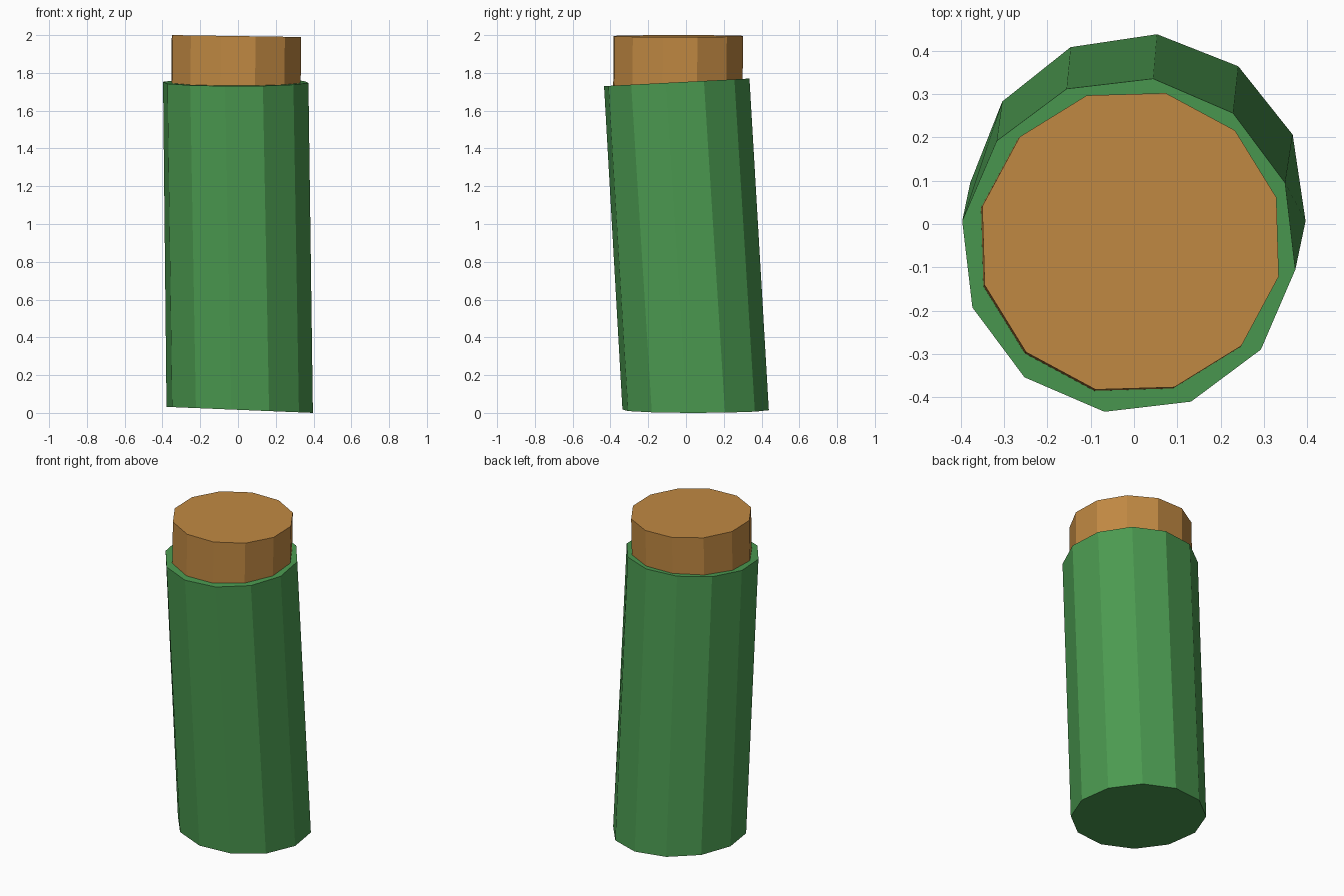
import bpy, bmesh
from math import radians, cos, sin

if "Cube" in bpy.data.objects:
    bpy.data.objects.remove(bpy.data.objects["Cube"])

SIDES = 12


def ring(bm, centre, radius, phase, slope):
    """Slightly tilted polygon ring; slope = z rise per unit x and y."""
    cx, cy, cz = centre
    verts = []
    for i in range(SIDES):
        a = radians(phase + i * 360 / SIDES)
        dx, dy = radius * cos(a), radius * sin(a)
        verts.append(bm.verts.new((cx + dx, cy + dy, cz + slope[0] * dx + slope[1] * dy)))
    return verts


def leaning_prism(name, colour, bottom, top):
    bm = bmesh.new()
    lo, hi = ring(bm, *bottom), ring(bm, *top)
    bm.faces.new(lo[::-1])
    bm.faces.new(hi)
    for i in range(SIDES):
        j = (i + 1) % SIDES
        bm.faces.new((lo[i], lo[j], hi[j], hi[i]))
    bmesh.ops.recalc_face_normals(bm, faces=bm.faces)
    mesh = bpy.data.meshes.new(name)
    bm.to_mesh(mesh)
    bm.free()
    mat = bpy.data.materials.new(name + "_colour")
    mat.diffuse_color = (*colour, 1)
    mat.use_nodes = True
    mat.node_tree.nodes["Principled BSDF"].inputs["Base Color"].default_value = mat.diffuse_color
    mesh.materials.append(mat)
    obj = bpy.data.objects.new(name, mesh)
    bpy.context.collection.objects.link(obj)
    return obj


# Leaning green stem, slightly twisted
leaning_prism("stem", (0.07, 0.32, 0.08),
              ((0.009, 0.051, 0.016), 0.390, -6.5, (-0.041, 0.0)),
              ((-0.012, -0.049, 1.75), 0.389, -8.3, (0.0, 0.052)))

# Narrower cut end, sunk a little into the stem
leaning_prism("cut_end", (0.53, 0.25, 0.055),
              ((-0.011, -0.043, 1.735), 0.352, -13.3, (0.0, 0.052)),
              ((-0.008, -0.040, 1.995), 0.352, -13.3, (-0.015, 0.0)))
